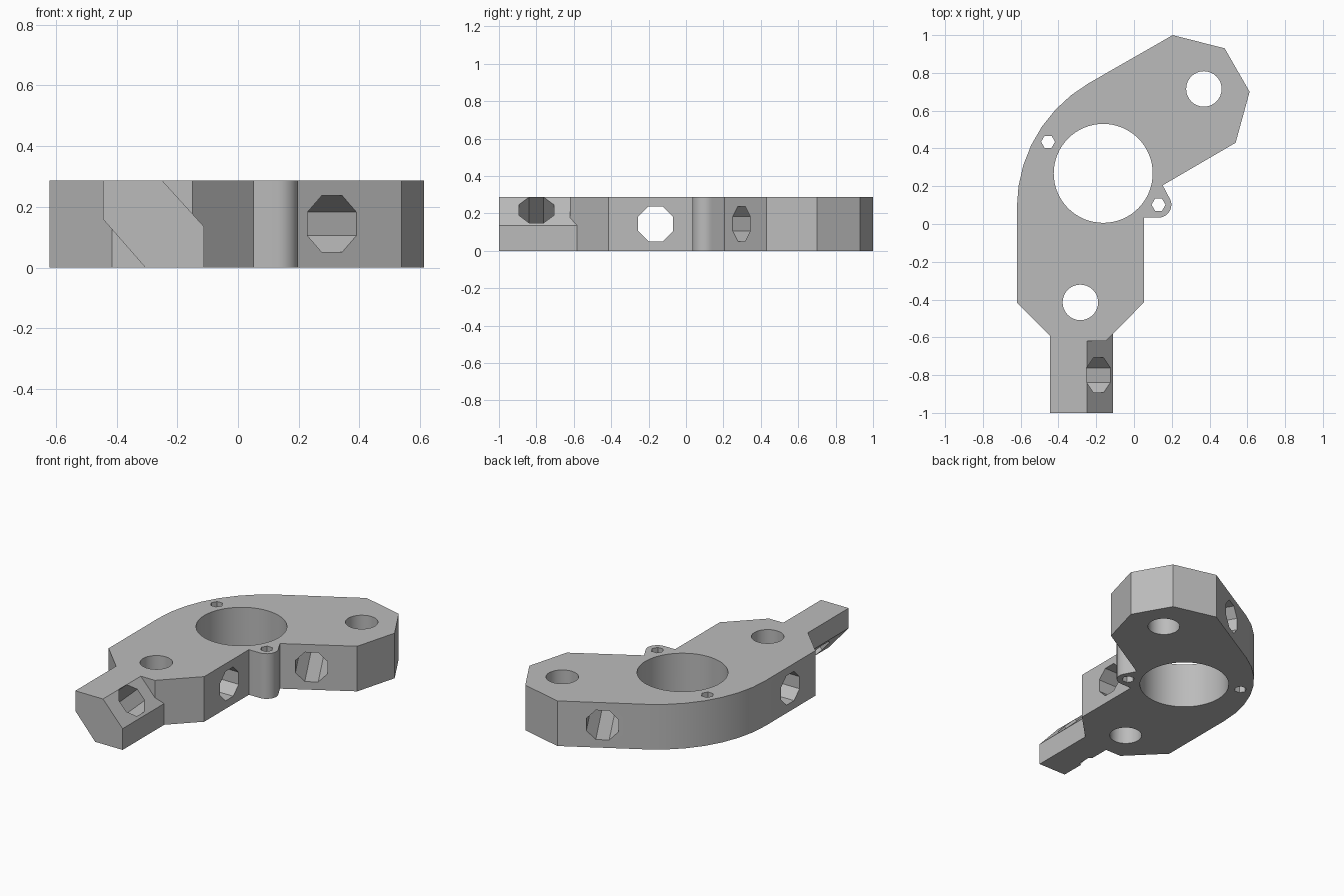
import bpy, math
from mathutils import Vector

if "Cube" in bpy.data.objects:
    bpy.data.objects.remove(bpy.data.objects["Cube"])

H = 0.287  # plate thickness

grey = bpy.data.materials.new("plain grey")
grey.use_nodes = True
colour = (0.5, 0.5, 0.5, 1)
grey.diffuse_color = colour
grey.node_tree.nodes["Principled BSDF"].inputs["Base Color"].default_value = colour


def arc(cx, cy, r, start, end, steps):
    angles = [math.radians(start + (end - start) * i / steps) for i in range(steps + 1)]
    return [(cx + r * math.cos(a), cy + r * math.sin(a)) for a in angles]


def prism(name, ring_a, ring_b):
    """Solid between two matching counter-clockwise rings, ring_b along the normal."""
    n = len(ring_a)
    faces = [tuple(reversed(range(n))), tuple(range(n, 2 * n))]
    faces += [(i, (i + 1) % n, n + (i + 1) % n, n + i) for i in range(n)]
    mesh = bpy.data.meshes.new(name)
    mesh.from_pydata(ring_a + ring_b, [], faces)
    mesh.materials.append(grey)
    obj = bpy.data.objects.new(name, mesh)
    bpy.context.collection.objects.link(obj)
    return obj


def combine(target, tool, operation):
    mod = target.modifiers.new(tool.name, "BOOLEAN")
    mod.operation, mod.solver, mod.object = operation, "EXACT", tool
    bpy.ops.object.select_all(action="DESELECT")
    bpy.context.view_layer.objects.active = target
    target.select_set(True)
    bpy.ops.object.modifier_apply(modifier=mod.name)
    bpy.data.objects.remove(tool)


def drill(target, centre, direction, radius, sides, turn=0, depth=1.6):
    """Cut a straight hole through the target."""
    bpy.ops.mesh.primitive_cylinder_add(vertices=sides, radius=radius, depth=depth)
    tool = bpy.context.object
    tool.name = "hole_cutter"
    tool.hide_render = True
    tool.data.materials.append(grey)
    for v in tool.data.vertices:
        c, s = math.cos(turn), math.sin(turn)
        v.co.x, v.co.y = c * v.co.x - s * v.co.y, s * v.co.x + c * v.co.y
    tool.rotation_euler = Vector(direction).to_track_quat("Z", "Y").to_euler()
    tool.location = centre
    bpy.context.view_layer.update()
    combine(target, tool, "DIFFERENCE")


# Plate outline with the rounded back and the small screw boss
outline = [(0.205, 1), (0.48, 0.93), (0.612, 0.70), (0.538, 0.43), (0.152, 0.205)]
outline += arc(0.13, 0.102, 0.068, 35, -90, 10)
outline += [(0.053, 0.034), (0.053, -0.415), (-0.15, -0.62), (-0.415, -0.62), (-0.62, -0.415)]
outline += arc(0.14, 0.087, 0.76, 180, 120, 7)
outline.reverse()
bracket = prism("bracket_plate", [(x, y, 0) for x, y in outline], [(x, y, H) for x, y in outline])

# Front tab with two opposite corners sliced off
section = [(-0.445, H), (-0.445, 0.16), (-0.305, 0), (-0.112, 0), (-0.112, 0.135), (-0.25, H)]
tab = prism("front_tab", [(x, -0.5, z) for x, z in section], [(x, -1, z) for x, z in section])
combine(bracket, tab, "UNION")

# Upright holes: main bore, two bolt holes, two small screw holes
for x, y, r, sides in [(-0.163, 0.268, 0.262, 64), (0.37, 0.715, 0.094, 32),
                       (-0.284, -0.415, 0.094, 32), (-0.455, 0.435, 0.037, 6),
                       (0.13, 0.102, 0.037, 6)]:
    drill(bracket, (x, y, H / 2), (0, 0, 1), r, sides, math.pi / 6 if sides == 6 else 0)

# Eight-sided cross holes: through the body, the arm and the tab
r8, turn8 = 0.101, math.pi / 8
drill(bracket, (-0.28, -0.162, 0.144), (1, 0, 0), r8, 8, turn8)
drill(bracket, (0.31, 0.296, 0.144), (0.5, -0.866, 0), r8, 8, turn8)
drill(bracket, (-0.19, -0.8, 0.216), (0.735, 0, 0.678), r8, 8, turn8)

# Crisp edges, smooth curves
bpy.ops.object.select_all(action="DESELECT")
bracket.select_set(True)
bpy.context.view_layer.objects.active = bracket
bpy.ops.object.shade_smooth_by_angle(angle=math.radians(20))
